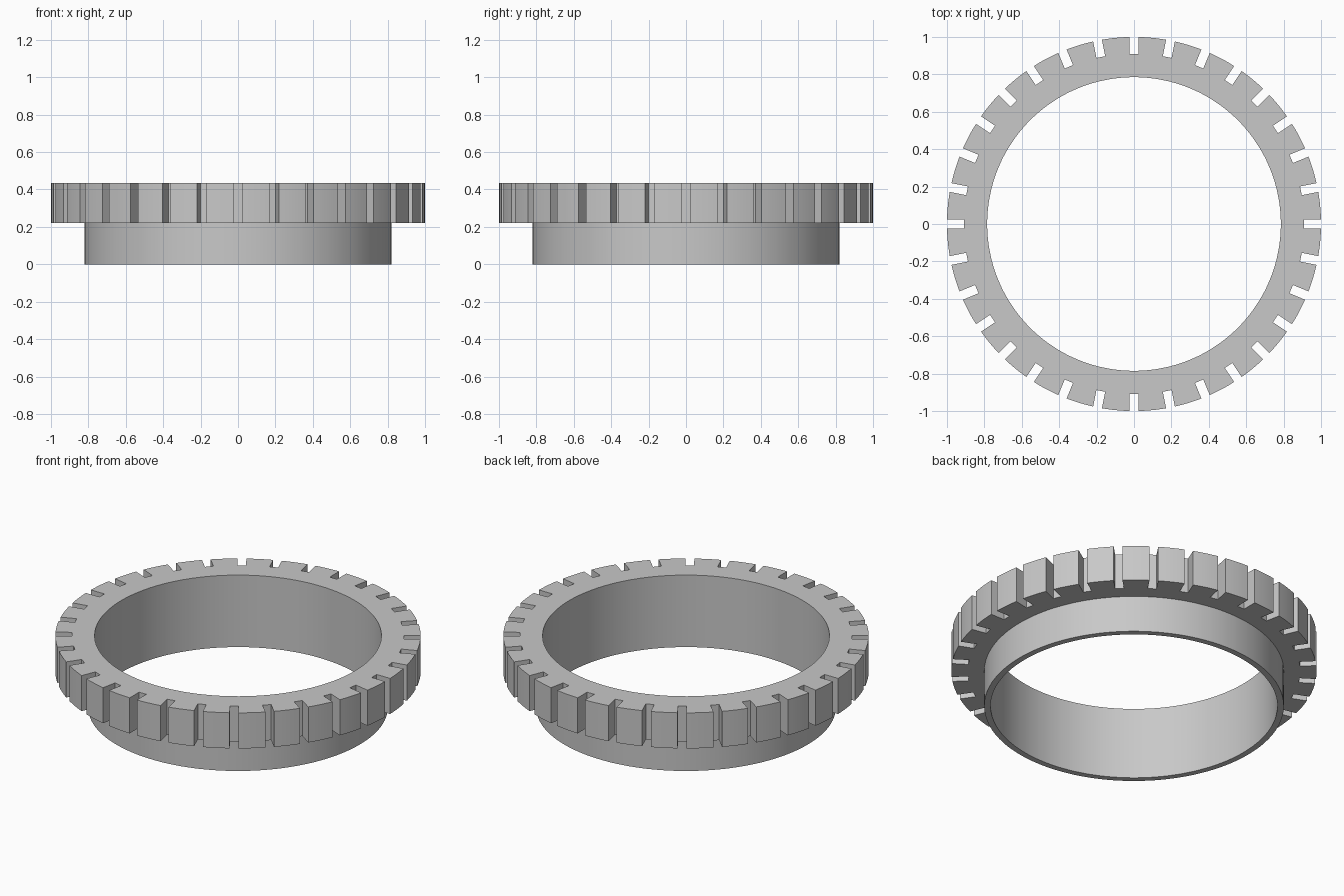
import bpy, bmesh, math

if "Cube" in bpy.data.objects:
    bpy.data.objects.remove(bpy.data.objects["Cube"], do_unlink=True)

TEETH, STEPS = 32, 6                 # teeth, and columns across each tooth
BORE, BARREL, FLOOR, TIP = 0.785, 0.82, 0.91, 1.0
Z_STEP, Z_TOP = 0.22, 0.435
HALF_SLOT = 0.024
PITCH = 2 * math.pi / TEETH

# Flat grey material
grey = bpy.data.materials.new("grey")
grey.use_nodes = True
colour = (0.58, 0.58, 0.58, 1)
grey.diffuse_color = colour
grey.node_tree.nodes["Principled BSDF"].inputs["Base Color"].default_value = colour

bm = bmesh.new()
mid_edge = math.asin(HALF_SLOT / FLOOR)
tip_edge = math.asin(HALF_SLOT / TIP)


def column(tooth, step):
    """Cross-section of the ring at one step across a tooth."""
    def angle(edge):
        return tooth * PITCH + edge + (PITCH - 2 * edge) * step / (STEPS - 1)
    a, b = angle(mid_edge), angle(tip_edge)
    section = {
        "bore_low": (BORE, a, 0), "bore_top": (BORE, a, Z_TOP),
        "floor_top": (FLOOR, a, Z_TOP), "tip_top": (TIP, b, Z_TOP),
        "tip_low": (TIP, b, Z_STEP), "floor_low": (FLOOR, a, Z_STEP),
        "barrel_top": (BARREL, a, Z_STEP), "barrel_low": (BARREL, a, 0),
    }
    return {k: bm.verts.new((r * math.cos(t), r * math.sin(t), z))
            for k, (r, t, z) in section.items()}


TOOTH = ["bore_low", "bore_top", "floor_top", "tip_top", "tip_low",
         "floor_low", "barrel_top", "barrel_low"]
SLOT = [k for k in TOOTH if not k.startswith("tip")]


def bridge(c, d, loop):
    for p, q in zip(loop, loop[1:] + loop[:1]):
        bm.faces.new((c[p], c[q], d[q], d[p]))


# Teeth with their side walls, joined by the slot sections
teeth = [[column(t, s) for s in range(STEPS)] for t in range(TEETH)]
for t, tooth in enumerate(teeth):
    for c, d in zip(tooth, tooth[1:]):
        bridge(c, d, TOOTH)
    bridge(tooth[-1], teeth[(t + 1) % TEETH][0], SLOT)
    for c in (tooth[0], tooth[-1]):
        bm.faces.new([c[k] for k in TOOTH[2:6]])

bmesh.ops.recalc_face_normals(bm, faces=bm.faces[:])
mesh = bpy.data.meshes.new("notched_ring")
bm.to_mesh(mesh)
bm.free()
mesh.materials.append(grey)
ring = bpy.data.objects.new("notched_ring", mesh)
bpy.context.collection.objects.link(ring)

# Smooth curved walls, sharp edges elsewhere
bpy.ops.object.select_all(action="DESELECT")
ring.select_set(True)
bpy.context.view_layer.objects.active = ring
bpy.ops.object.shade_smooth_by_angle(angle=math.radians(30))
